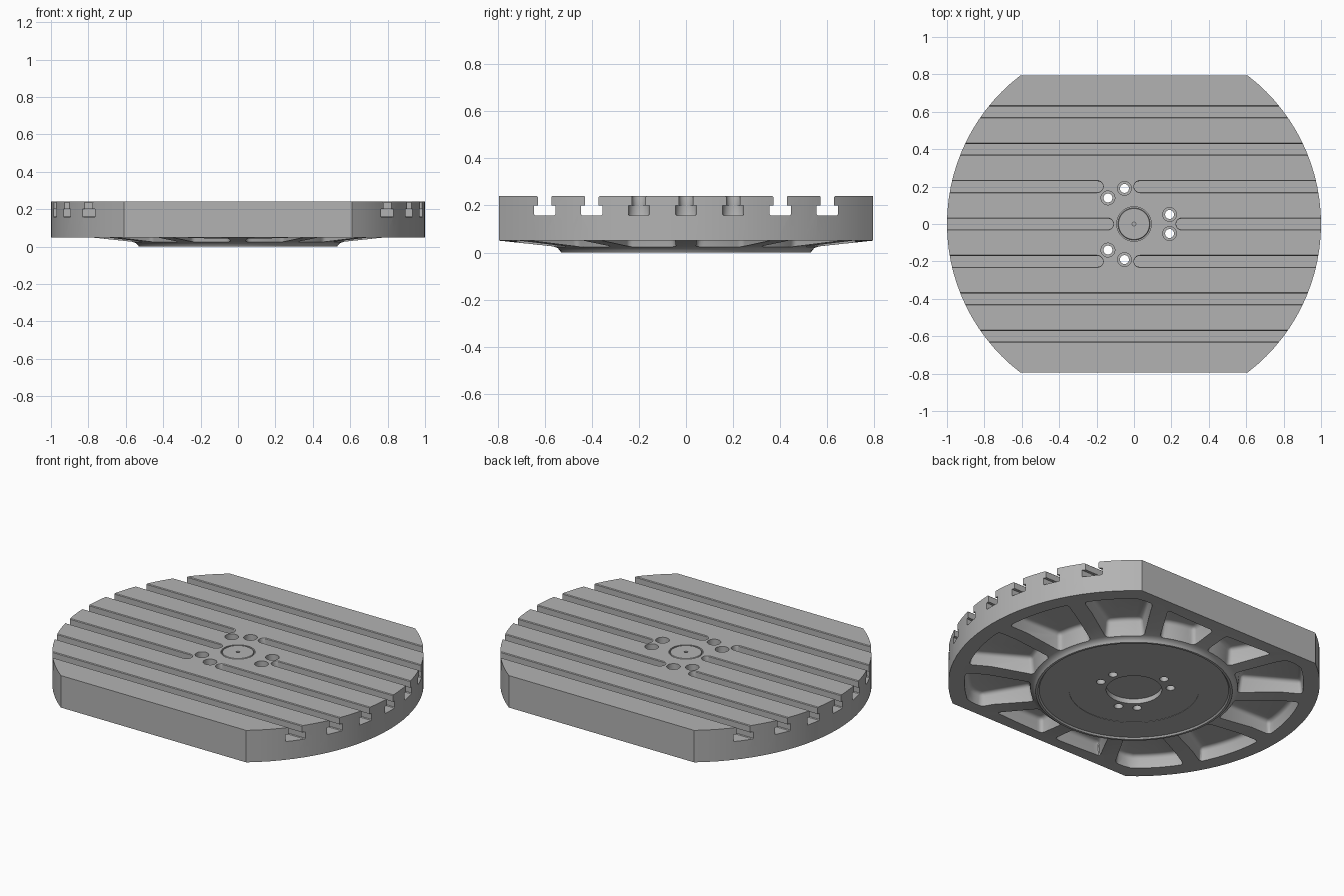
import bpy, bmesh
from math import sin, cos, asin, pi, radians

cube = bpy.data.objects.get("Cube")
if cube:
    bpy.data.objects.remove(cube)

FLAT = 0.793   # half depth of the table between its two flat sides
TOP = 0.24

steel = bpy.data.materials.new("machined grey")
steel.use_nodes = True
steel.diffuse_color = (0.45, 0.45, 0.45, 1)
steel.node_tree.nodes["Principled BSDF"].inputs["Base Color"].default_value = (0.45, 0.45, 0.45, 1)


def loft(bm, rings):
    """Closed solid through a stack of equal-length rings of points."""
    loops = [[bm.verts.new(p) for p in ring] for ring in rings]
    for a, b in zip(loops, loops[1:]):
        for i in range(len(a)):
            j = (i + 1) % len(a)
            bm.faces.new((a[i], a[j], b[j], b[i]))
    bm.faces.new(loops[0][::-1])
    bm.faces.new(loops[-1])


def make(name, bm):
    bmesh.ops.recalc_face_normals(bm, faces=bm.faces)
    mesh = bpy.data.meshes.new(name)
    bm.to_mesh(mesh)
    bm.free()
    mesh.materials.append(steel)
    ob = bpy.data.objects.new(name, mesh)
    bpy.context.collection.objects.link(ob)
    return ob


def circle(r, z, x=0, y=0, n=96):
    return [(x + r * cos(2 * pi * i / n),
             y + max(-FLAT, min(FLAT, r * sin(2 * pi * i / n))), z) for i in range(n)]


def stadium(x0, x1, y, h, z, n=10):
    """Slot outline; wider layers keep almost the same end position."""
    pull = 0.029 + (h - 0.029) * 0.75
    pts = []
    for cx, start in ((x1 - pull, -pi / 2), (x0 + pull, pi / 2)):
        pts += [(cx + h * cos(start + pi * i / n), y + h * sin(start + pi * i / n), z)
                for i in range(n + 1)]
    return pts


def pocket_ring(a, inset, z):
    """Outline between two ribs, the hub and the outer rim."""
    half, r_in, r_rim, y_rim = 0.034 + inset, 0.55 + inset, 0.925 - inset, 0.73 - inset
    rim = lambda t: min(r_rim, y_rim / max(abs(sin(t)), 0.01))
    b = a + pi / 6
    i0, i1 = a + asin(half / r_in), b - asin(half / r_in)
    o0, o1 = a + asin(half / rim(a)), b - asin(half / rim(b))
    inner = [i0 + (i1 - i0) * k / 5 for k in range(6)]
    outer = [o1 + (o0 - o1) * k / 8 for k in range(9)]
    return ([(r_in * cos(t), r_in * sin(t), z) for t in inner] +
            [(rim(t) * cos(t), rim(t) * sin(t), z) for t in outer])


def cut(target, cutter):
    mod = target.modifiers.new(cutter.name, "BOOLEAN")
    mod.operation = "DIFFERENCE"
    mod.solver = "EXACT"
    mod.object = cutter
    cutter.hide_render = True


def finish(ob, cutters):
    """Bake the cuts, drop the cutters and shade."""
    bpy.context.view_layer.update()
    graph = bpy.context.evaluated_depsgraph_get()
    mesh = bpy.data.meshes.new_from_object(ob.evaluated_get(graph))
    ob.modifiers.clear()
    ob.data = mesh
    mesh.materials.clear()
    mesh.materials.append(steel)
    for p in mesh.polygons:
        p.material_index = 0
    for c in cutters:
        bpy.data.objects.remove(c)
    bpy.ops.object.select_all(action="DESELECT")
    ob.select_set(True)
    bpy.context.view_layer.objects.active = ob
    bpy.ops.object.shade_smooth_by_angle(angle=radians(30))


# Table body: hub underside, sloping ribs, rim and top as one turned profile
profile = [(0.15, 0.04), (0.15, 0.011), (0.35, 0.011), (0.35, 0.009), (0.51, 0.009),
           (0.517, 0), (0.53, 0), (0.535, 0.008), (0.545, 0.019), (0.565, 0.026),
           (0.79, 0.05), (1, 0.05), (1, TOP)]
bm = bmesh.new()
loft(bm, [circle(r, z) for r, z in profile])
table = make("table_body", bm)

# Underside pockets between twelve ribs
bm = bmesh.new()
for k in range(12):
    loft(bm, [pocket_ring(k * pi / 6, inset, z) for inset, z in ((0, 0), (0.022, 0.125))])
pockets = make("pocket_cutter", bm)
bevel = pockets.modifiers.new("fillet", "BEVEL")
bevel.width = 0.02
bevel.segments = 3
bevel.limit_method = "ANGLE"
bevel.angle_limit = radians(50)
# carry the openings below the ribs so the bottom fillet stays outside the body
for v in pockets.data.vertices:
    if v.co.z < 0.01:
        v.co.z = -0.04

# T-slots: four through slots and three interrupted around the hub
spans = [(s * y, -1.2, 1.2) for y in (0.4, 0.6) for s in (-1, 1)]
for y, left, right in ((-0.2, -0.165, 0), (0, -0.11, 0.225), (0.2, -0.165, 0)):
    spans += [(y, -1.2, left), (y, right, 1.2)]
layers = [(0.041, 0.158), (0.045, 0.162), (0.045, 0.2), (0.029, 0.2),
          (0.029, 0.236), (0.039, 0.246)]
bm = bmesh.new()
for y, x0, x1 in spans:
    loft(bm, [stadium(x0, x1, y, h, z) for h, z in layers])
slots = make("slot_cutter", bm)

# Six counterbored bolt holes in three pairs, and the centre bore
bm = bmesh.new()
for pair in (0, 120, 240):
    for off in (-15, 15):
        t = radians(pair + off)
        loft(bm, [circle(r, z, 0.197 * cos(t), 0.197 * sin(t), 24)
                  for r, z in ((0.024, -0.1), (0.024, 0.13), (0.037, 0.13), (0.037, 0.3))])
loft(bm, [circle(0.092, z, n=48) for z in (0.215, 0.3)])
holes = make("hole_cutter", bm)

for cutter in (pockets, slots, holes):
    cut(table, cutter)
finish(table, (pockets, slots, holes))

# Centre cap with a small locating hole
bm = bmesh.new()
loft(bm, [circle(r, z, n=48) for r, z in ((0.086, 0.21), (0.086, 0.237), (0.083, TOP))])
cap = make("center_cap", bm)
bm = bmesh.new()
loft(bm, [circle(0.01, z, n=16) for z in (0.225, 0.3)])
pin = make("pin_cutter", bm)
cut(cap, pin)
finish(cap, (pin,))
